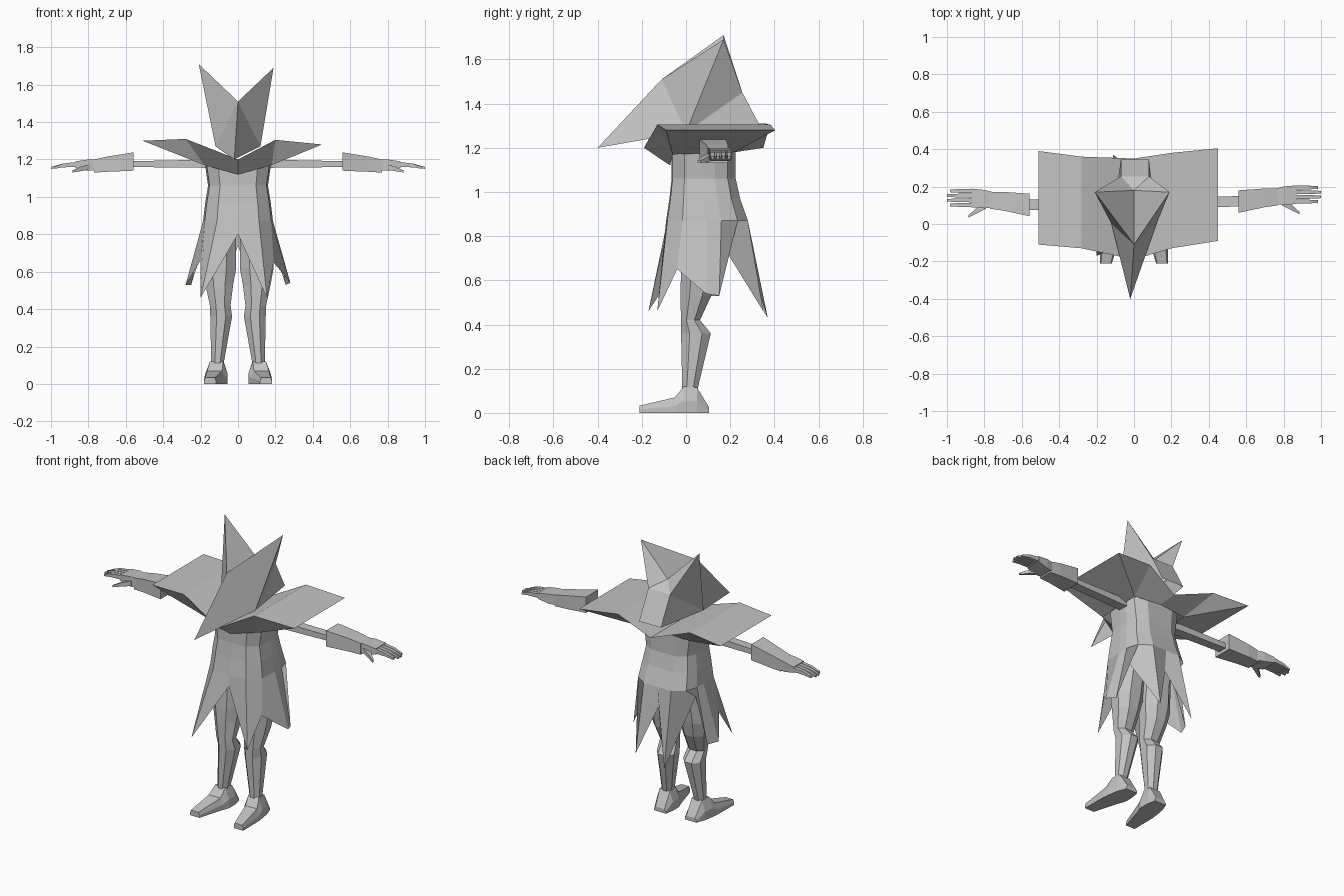
import bpy, bmesh, math
from mathutils import Vector

if "Cube" in bpy.data.objects:
    bpy.data.objects.remove(bpy.data.objects["Cube"])

grey = bpy.data.materials.new("plain grey")
grey.diffuse_color = (0.55, 0.55, 0.55, 1)
grey.use_nodes = True
grey.node_tree.nodes["Principled BSDF"].inputs["Base Color"].default_value = grey.diffuse_color


def make(name, verts, faces):
    bm = bmesh.new()
    vs = [bm.verts.new(v) for v in verts]
    for f in faces:
        bm.faces.new([vs[i] for i in f])
    bmesh.ops.recalc_face_normals(bm, faces=bm.faces)
    me = bpy.data.meshes.new(name)
    bm.to_mesh(me)
    bm.free()
    me.materials.append(grey)
    ob = bpy.data.objects.new(name, me)
    bpy.context.collection.objects.link(ob)
    return ob


def loft(name, rings, caps=True):
    """Skin closed rings that all have the same number of points."""
    n = len(rings[0])
    verts = [p for r in rings for p in r]
    faces = [(k * n + i, k * n + (i + 1) % n, (k + 1) * n + (i + 1) % n, (k + 1) * n + i)
             for k in range(len(rings) - 1) for i in range(n)]
    if caps:
        faces += [tuple(range(n)), tuple(range(len(verts) - n, len(verts)))]
    return make(name, verts, faces)


def flip(rings, s, dy=0):
    return [[(s * x, y + dy, z) for x, y, z in r] for r in rings]


def box_x(x, y0, y1, z0, z1):
    return [(x, y0, z0), (x, y1, z0), (x, y1, z1), (x, y0, z1)]


# Pointed hood with two ears
hood = [(-.02, -.40, 1.20), (0, -.11, 1.51), (0, .18, 1.50),
        (-.21, .17, 1.71), (-.07, .255, 1.45), (-.07, .345, 1.28), (-.12, 0, 1.27),
        (.19, .17, 1.69), (.08, .255, 1.45), (.08, .345, 1.28), (.12, 0, 1.27)]
faces = [(2, 4, 8), (4, 5, 9, 8)]
for b in (3, 7):
    faces += [(0, 1, b + 3), (1, b, b + 3), (1, 2, b), (2, b + 1, b), (b, b + 1, b + 3), (b + 1, b + 2, b + 3)]
make("hood", hood, faces)

# Wide collar with two wing-like shoulder flaps: upper sheet and sloping underside
top = [(-.51, -.11, .39, 1.30), (-.28, -.13, .36, 1.31), (0, -.19, .35, 1.20),
       (.20, -.13, .38, 1.305), (.45, -.09, .405, 1.28)]
v = [(x, a, z) for x, a, b, z in top] + [(x, b, z) for x, a, b, z in top]
v += [(-.18, -.06, 1.17), (0, -.072, 1.12), (.18, -.06, 1.17),
      (-.18, .22, 1.18), (0, .23, 1.19), (.18, .22, 1.18)]
f = [(i, i + 1, i + 6, i + 5) for i in range(4)]
for t, d in ((0, 10), (5, 13)):
    f += [(t, t + 1, d), (t + 1, t + 2, d + 1, d), (t + 2, t + 3, d + 2, d + 1), (t + 3, t + 4, d + 2)]
f += [(0, 5, 13, 10), (4, 9, 15, 12)]
make("shoulder_collar", v, f)

# Coat: lofted body ending in a ragged pointed hem
half = [(0, -1), (.6, -.97), (.95, -.6), (1, 0), (1, .35), (.88, .75), (.5, 1), (0, 1)]
unit = half + [(-x, y) for x, y in half[-2:0:-1]]
coat = [[(x * hx, cy + y * hy, z) for x, y in unit] for z, hx, cy, hy in
        ((1.20, .18, .08, .145), (1.06, .16, .08, .145), (.97, .175, .085, .16), (.87, .187, .095, .185))]
hem_right = [(.155, -.13, .46), (.19, -.04, .65), (.28, .09, .54), (.255, .15, .53),
             (.165, .14, .80), (.10, .35, .46)]
hem_left = [(-.20, -.17, .46), (-.20, -.04, .66), (-.28, .08, .53), (-.25, .15, .53),
            (-.165, .14, .80), (-.11, .37, .43)]
coat.append([(0, -.09, .80)] + hem_right + [(0, .27, .74)] + hem_left[::-1])
loft("coat", coat, caps=False)

for s, side in ((1, "right"), (-1, "left")):
    # Leg: faceted thigh, knee, calf and ankle
    leg = [[(cx + rx * math.cos((a + .5) * math.pi / 4), cy + ry * math.sin((a + .5) * math.pi / 4), z)
            for a in range(8)] for z, cx, cy, rx, ry in
           ((.92, .09, .08, .085, .10), (.62, .10, .055, .098, .085), (.53, .10, .045, .08, .075),
            (.42, .095, .02, .06, .047), (.36, .09, .045, .063, .073), (.11, .11, .018, .036, .038))]
    loft(side + "_leg", flip(leg, s))

    # Boot pointing slightly outward
    boot = [[(cx - b, y, 0), (cx + b, y, 0), (cx + b, y, zt * .45), (cx + t, y, zt), (cx - t, y, zt),
             (cx - b, y, zt * .45)] for y, cx, b, t, zt in
            ((.105, .105, .04, .03, .025), (.05, .11, .055, .035, .115), (-.01, .115, .06, .035, .12),
             (-.05, .125, .055, .04, .07), (-.21, .15, .032, .026, .033))]
    loft(side + "_boot", flip(boot, s))

    # Thin arm and flared gauntlet, the right one set slightly further back
    dy = .01 if s > 0 else -.008
    loft(side + "_arm", flip([box_x(.12, .07, .13, 1.155, 1.20), box_x(.60, .085, .14, 1.16, 1.19)], s, dy))
    loft(side + "_gauntlet", flip([box_x(.56, .05, .17, 1.14, 1.238), box_x(.70, .08, .18, 1.134, 1.215),
                                   box_x(.77, .09, .18, 1.13, 1.20)], s, dy))

    # Palm, four fingers and thumb
    loft(side + "_palm", flip([box_x(.76, .095, .18, 1.14, 1.20), box_x(.80, .092, .19, 1.14, 1.20),
                               box_x(.87, .097, .197, 1.155, 1.19)], s, dy))
    for i in range(4):
        y = .099 + .025 * i
        tip = (.985, 1.0, 1.0, .985)[i]
        loft(f"{side}_finger_{i + 1}", flip([
            box_x(.86, y, y + .022, 1.16, 1.187), box_x(.935, y + .001, y + .021, 1.158, 1.178),
            box_x(tip, y + .004, y + .018, 1.15, 1.16)], s, dy))
    loft(side + "_thumb", flip([box_x(.79, .09, .125, 1.145, 1.175), box_x(.84, .065, .095, 1.138, 1.162),
                                box_x(.885, .042, .055, 1.13, 1.142)], s, dy))
